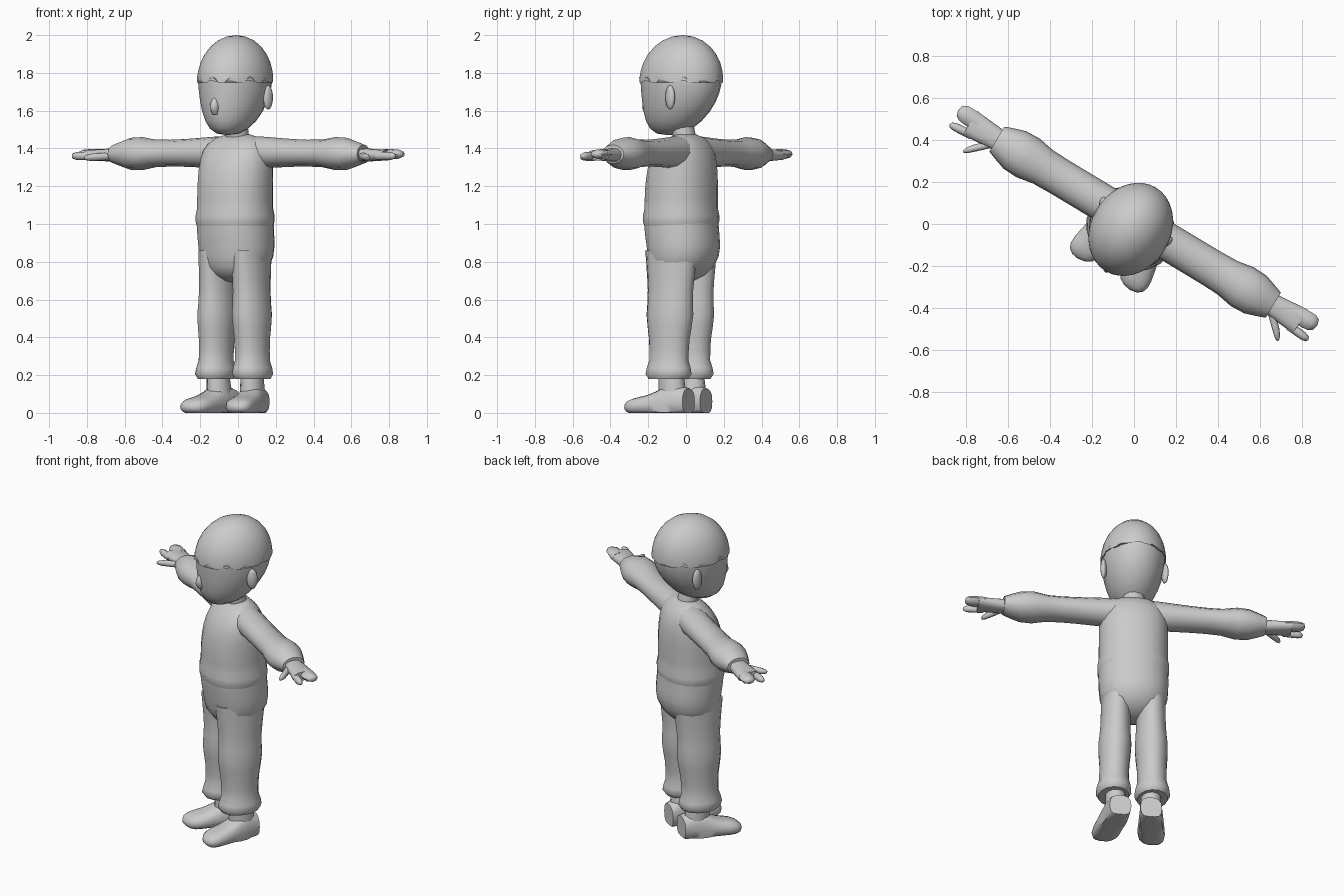
import bpy, bmesh, math

cube = bpy.data.objects.get("Cube")
if cube:
    bpy.data.objects.remove(cube)

# The figure stands turned to its right
TURN = math.radians(-31)

grey = bpy.data.materials.new("plain grey")
grey.use_nodes = True
grey.diffuse_color = (0.6, 0.6, 0.6, 1)
shader = grey.node_tree.nodes["Principled BSDF"]
shader.inputs["Base Color"].default_value = grey.diffuse_color


def dome(t, sharpness):
    """Fall from one to zero, rounding off at the far end."""
    return math.sqrt(max(0, 1 - t ** sharpness))


def bump(t, centre, spread):
    """Soft swelling around one place along a part."""
    return math.exp(-((t - centre) / spread) ** 2)


def level(t):
    return 0


def finish(name, bm, mirror):
    bmesh.ops.remove_doubles(bm, verts=bm.verts[:], dist=0.0001)
    bmesh.ops.recalc_face_normals(bm, faces=bm.faces[:])
    mesh = bpy.data.meshes.new(name)
    bm.to_mesh(mesh)
    bm.free()
    mesh.materials.append(grey)
    part = bpy.data.objects.new(name, mesh)
    bpy.context.collection.objects.link(part)
    part.rotation_euler.z = TURN
    if mirror:
        part.modifiers.new("mirror", "MIRROR").use_mirror_merge = False
    bpy.ops.object.select_all(action="DESELECT")
    part.select_set(True)
    bpy.context.view_layer.objects.active = part
    bpy.ops.object.shade_smooth_by_angle(angle=math.radians(60))


def loft(name, axis, start, end, size, bow=level, steps=9, sides=12,
         power=2, ragged=False, mirror=False):
    """Skin oval sections from start to end; size(t) gives their half sizes."""
    bm = bmesh.new()
    loops = []
    for step in range(steps + 1):
        t = (1 - math.cos(math.pi * step / steps)) / 2
        x, y, z = (p + (q - p) * t for p, q in zip(start, end))
        y += bow(t)
        a, b = size(t)
        loop = []
        for i in range(sides):
            turn = math.tau * i / sides
            c, s = math.cos(turn), math.sin(turn)
            u = a * math.copysign(abs(c) ** (2 / power), c)
            v = b * math.copysign(abs(s) ** (2 / power), s)
            if axis == "x":
                point = (x, y + u, z + v)
            elif axis == "y":
                point = (x + u, y, max(0, z + v))
            else:
                tooth = 0.03 if ragged and step == 0 and i % 3 == 0 else 0
                point = (x + u, y + v, z + tooth)
            loop.append(bm.verts.new(point))
        loops.append(loop)
    for low, high in zip(loops, loops[1:]):
        for i in range(sides):
            bm.faces.new((low[i - 1], low[i], high[i], high[i - 1]))
    bm.faces.new(loops[0])
    bm.faces.new(loops[-1])
    finish(name, bm, mirror)


# Head, narrowing forwards to the chin
def head_size(t):
    width = 0.185 * max(0, 1 - (1 - t) ** 1.7) ** 0.4
    return width, width * 1.22


loft("head", "z", (0, -0.03, 1.47), (0, -0.03, 1.77), head_size,
     bow=lambda t: -0.08 * (1 - t) ** 2, sides=18)
loft("nose", "z", (0, -0.22, 1.58), (0, -0.22, 1.72),
     lambda t: (0.025 * bump(t, 0.3, 0.4), 0.03 * bump(t, 0.3, 0.4)),
     bow=lambda t: -0.02 * bump(t, 0.3, 0.4), sides=8)

# Ears, angled out from the head
ear = bmesh.new()
bmesh.ops.create_uvsphere(ear, u_segments=10, v_segments=7, radius=1)
bmesh.ops.scale(ear, vec=(0.02, 0.03, 0.065), verts=ear.verts)
for vert in ear.verts:
    vert.co.y += vert.co.x / 2
bmesh.ops.translate(ear, vec=(0.18, 0.01, 1.67), verts=ear.verts)
finish("ear", ear, mirror=True)

# Cap of hair with a ragged fringe
loft("hair", "z", (0, -0.03, 1.75), (0, -0.02, 2),
     lambda t: (0.19 * dome(t, 2.1), 0.233 * dome(t, 2.1)),
     sides=36, ragged=True)

# Neck and shirt
loft("neck", "z", (0, 0, 1.42), (0, -0.03, 1.55),
     lambda t: (0.065, 0.06), steps=3)


def shirt_size(t):
    hem = 0.01 * bump(t, 0.08, 0.06)
    return 0.202 * dome(t, 10) + hem, 0.184 * dome(t, 4) + hem


loft("shirt", "z", (0, -0.03, 0.99), (0, -0.03, 1.48), shirt_size,
     bow=lambda t: 0.035 * t ** 3, steps=14, sides=20, power=2.2)


# Sleeves, widest before the cuff
def sleeve_size(t):
    swell = 0.022 * bump(t, 0.8, 0.12)
    cuff = 0.022 * t ** 12
    shoulder = 0.015 * bump(t, 0, 0.3)
    return 0.09 + swell - cuff, 0.07 + shoulder + swell - cuff


loft("sleeve", "x", (0.08, 0.01, 1.38), (0.77, 0.01, 1.37), sleeve_size,
     steps=12, mirror=True)

# Hands: palm, joined fingers, forefinger and thumb
loft("palm", "x", (0.73, 0.01, 1.365), (0.92, 0.01, 1.365),
     lambda t: (0.05 + 0.017 * t, 0.038 - 0.01 * t),
     steps=4, power=2.4, mirror=True)


def digit(name, start, end, width, height):
    loft(name, "x", start, end,
         lambda t: (width * dome(t, 8), height * dome(t, 8)),
         steps=6, sides=8, mirror=True)


digit("fingers", (0.88, 0.03, 1.37), (1, 0.035, 1.37), 0.043, 0.026)
digit("forefinger", (0.88, -0.035, 1.36), (1, -0.045, 1.36), 0.021, 0.022)
digit("thumb", (0.77, -0.015, 1.36), (0.88, -0.12, 1.35), 0.024, 0.02)

# Trousers: rounded seat, then legs with knees and flared hems
loft("trouser_seat", "z", (0, -0.03, 0.69), (0, -0.03, 1.02),
     lambda t: (0.204 * dome(1 - t, 5), 0.187 * dome(1 - t, 4)),
     bow=lambda t: 0.015 * bump(t, 0.5, 0.3), sides=20, power=2.2)


def leg_size(t):
    hem = 0.02 * bump(t, 0.055, 0.04)
    knee = 0.01 * bump(t, 0.48, 0.12)
    width = 0.087 + hem + knee
    return width, width * (1.27 + t / 2 * t)


loft("trouser_leg", "z", (0.114, -0.04, 0.18), (0.1, -0.03, 0.86), leg_size,
     steps=16, sides=14, mirror=True)


# Shoes with the toes splayed outwards, and the ankles above
def shoe_size(t):
    instep = 0.05 * bump(t, 0.25, 0.25)
    return (0.064 + 0.025 * t) * dome(t, 10), (0.05 + instep) * dome(t, 8)


loft("shoe", "y", (0.09, 0.07, 0.06), (0.145, -0.28, 0.03), shoe_size,
     steps=12, sides=14, power=2.5, mirror=True)
loft("ankle", "z", (0.1, -0.02, 0.05), (0.106, -0.03, 0.22),
     lambda t: (0.066 - 0.01 * t, 0.083 - 0.015 * t), steps=4, mirror=True)
